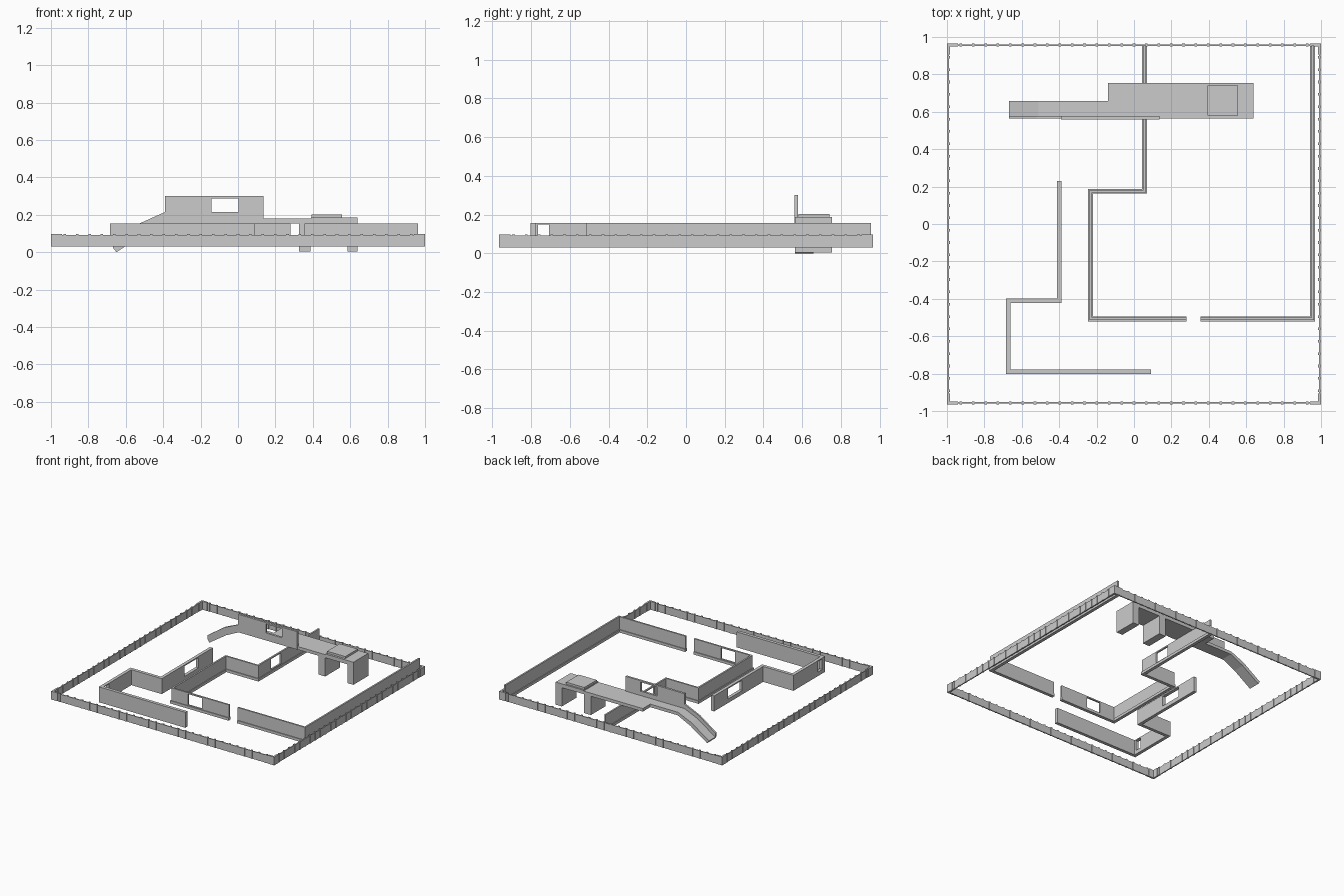
import bpy, bmesh
from mathutils import Vector

if "Cube" in bpy.data.objects:
    bpy.data.objects.remove(bpy.data.objects["Cube"])


def finish(name, bm):
    bmesh.ops.recalc_face_normals(bm, faces=bm.faces)
    me = bpy.data.meshes.new(name)
    bm.to_mesh(me)
    bm.free()
    ob = bpy.data.objects.new(name, me)
    bpy.context.collection.objects.link(ob)
    return ob


def add_box(bm, x0, x1, y0, y1, z0, z1):
    vs = bmesh.ops.create_cube(bm, size=1)['verts']
    for v in vs:
        v.co = Vector((x0 if v.co.x < 0 else x1,
                       y0 if v.co.y < 0 else y1,
                       z0 if v.co.z < 0 else z1))


def box(name, *dims):
    bm = bmesh.new()
    add_box(bm, *dims)
    return finish(name, bm)


def prism(name, outline, lift):
    """Extrude a closed 3D outline along a vector."""
    bm = bmesh.new()
    f = bm.faces.new([bm.verts.new(p) for p in outline])
    r = bmesh.ops.extrude_face_region(bm, geom=[f], use_keep_orig=True)
    top = [g for g in r['geom'] if isinstance(g, bmesh.types.BMVert)]
    bmesh.ops.translate(bm, verts=top, vec=lift)
    return finish(name, bm)


def side_profile(name, pts, y0, y1):
    return prism(name, [(x, y0, z) for x, z in pts], (0, y1 - y0, 0))


def wall(name, path, width, z0, z1):
    """Wall of constant width along a path, with mitred corners."""
    p = [Vector(q) for q in path]
    left, right = [], []
    for i, q in enumerate(p):
        dirs = []
        if i > 0:
            dirs.append((q - p[i - 1]).normalized())
        if i < len(p) - 1:
            dirs.append((p[i + 1] - q).normalized())
        ns = [Vector((-d.y, d.x)) for d in dirs]
        m = sum(ns, Vector((0, 0))).normalized()
        off = m * (width / 2 / m.dot(ns[0]))
        left.append(q + off)
        right.append(q - off)
    return prism(name, [(v.x, v.y, z0) for v in left + right[::-1]], (0, 0, z1 - z0))


def cut(ob, *dims):
    """Cut a rectangular opening and remove the cutter."""
    c = box("opening_cutter", *dims)
    c.hide_render = True
    m = ob.modifiers.new("opening", 'BOOLEAN')
    m.operation, m.object, m.solver = 'DIFFERENCE', c, 'EXACT'
    bpy.context.view_layer.objects.active = ob
    bpy.ops.object.modifier_apply(modifier=m.name)
    bpy.data.objects.remove(c)


# Perimeter fence: thin panels, small regular posts, thicker corners
FX, FY, FZ0, FZ1 = 0.992, 0.957, 0.03, 0.092
for s, tag in ((-1, "front"), (1, "back")):
    bm = bmesh.new()
    add_box(bm, -FX, FX, s * FY - .004, s * FY + .004, FZ0, FZ1)
    n = 30
    for i in range(1, n):
        x = -FX + 2 * FX * i / n
        add_box(bm, x - .007, x + .007, s * FY - .007, s * FY + .007, FZ0, FZ1 + .005)
    finish(tag + "_fence", bm)
for s, tag in ((-1, "left"), (1, "right")):
    bm = bmesh.new()
    add_box(bm, s * FX - .004, s * FX + .004, -FY, FY, FZ0, FZ1)
    n = 29
    for i in range(1, n):
        y = -FY + 2 * FY * i / n
        add_box(bm, s * FX - .007, s * FX + .007, y - .007, y + .007, FZ0, FZ1 + .005)
    finish(tag + "_fence", bm)
    for t, end in ((-1, "front"), (1, "back")):
        x, y = s * FX, t * FY
        wall(f"{tag}_{end}_corner_post", [(x - s * .05, y), (x, y), (x, y - t * .05)],
             .015, FZ0, FZ1 + .005)

# Main building walls: wide plinth with a thinner wall above
runs = {
    "west_wall": [(.057, .955), (.057, .175), (-.232, .175), (-.232, -.507), (.28, -.507)],
    "east_wall": [(.355, -.507), (.955, -.507), (.955, .955)],
}
built = {}
for name, path in runs.items():
    wall(name + "_plinth", path, .026, .03, .052)
    built[name] = wall(name, path, .013, .052, .155)
cut(built["west_wall"], -.09, .035, -.55, -.46, .056, .145)
cut(built["west_wall"], .02, .10, .33, .46, .06, .145)

# Free-standing zigzag wall with two openings
zig = wall("zigzag_wall", [(.09, -.79), (-.672, -.79), (-.672, -.41), (-.4, -.41), (-.4, .23)],
           .026, .03, .155)
cut(zig, -.45, -.35, -.13, .05, .062, .145)
cut(zig, -.72, -.63, -.765, -.708, .062, .148)

# Raised deck, legs and top plate
Y0, Y1 = .563, .753
box("bridge_deck", -.14, .39, Y0, Y1, .155, .18)
box("bridge_end_platform", .39, .64, Y0, Y1, .155, .186)
box("inner_leg", .325, .387, Y0, Y1, .003, .155)
box("outer_leg", .585, .64, Y0, Y1, .003, .155)
box("top_plate", .393, .555, .58, .74, .186, .203)

# Bent ramp descending from the deck
side_profile("ramp", [(-.14, .18), (-.39, .18), (-.51, .128), (-.667, .022),
                      (-.65, 0), (-.5, .10), (-.385, .155), (-.14, .155)], Y0, .658)
side_profile("ramp_kerb", [(-.385, .215), (-.39, .215), (-.52, .157), (-.667, .055),
                           (-.667, .022), (-.51, .128), (-.385, .178)], Y0, Y0 + .014)

# Parapet with a window
parapet = box("parapet", -.39, .137, Y0 - .003, Y0 + .014, .155, .30)
cut(parapet, -.143, .002, .52, .60, .215, .288)
